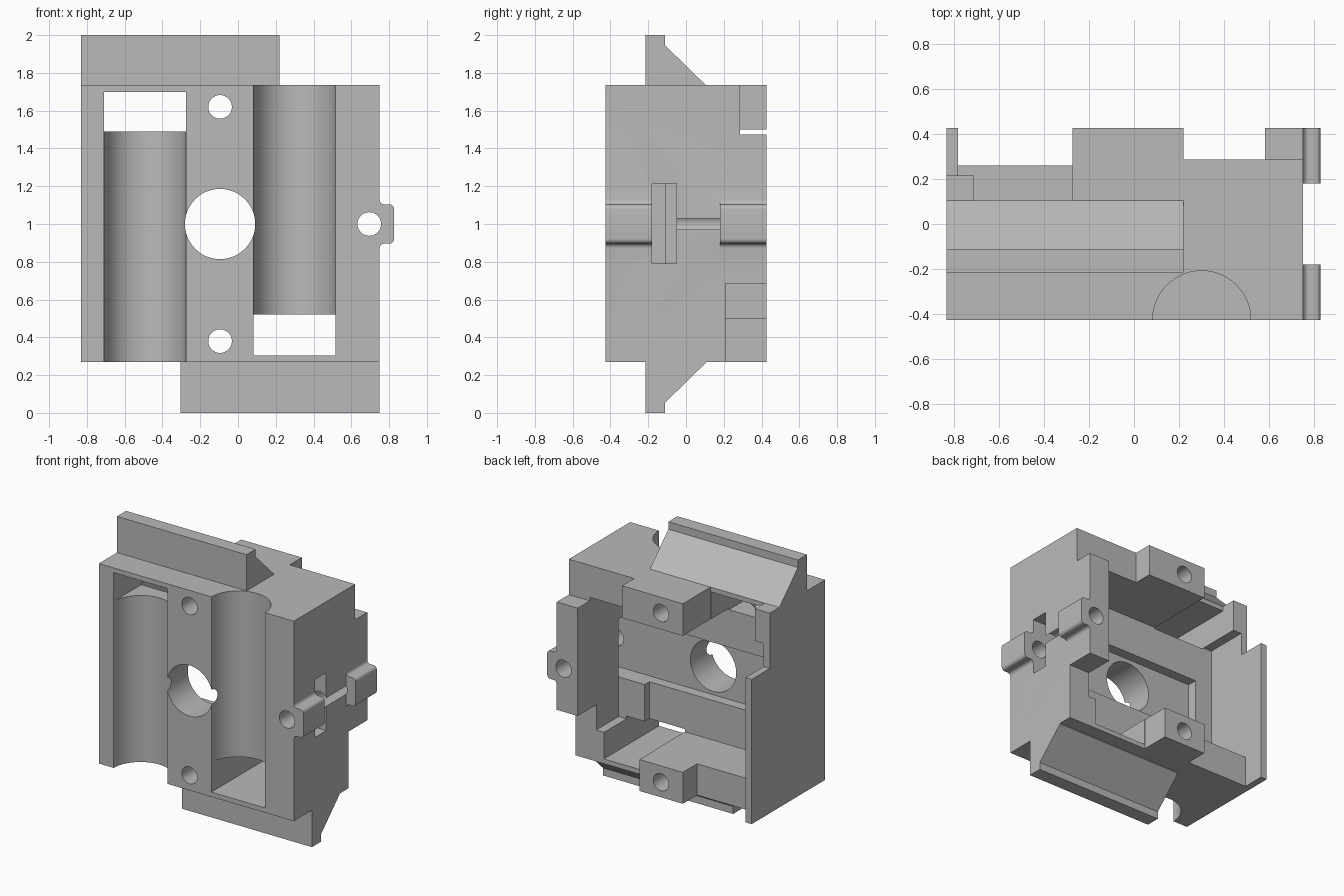
import bpy, bmesh, math
from mathutils import Matrix, Vector

old = bpy.data.objects.get("Cube")
if old:
    bpy.data.objects.remove(old, do_unlink=True)

grey = bpy.data.materials.new("plain_grey")
grey.use_nodes = True
COLOUR = (0.49, 0.49, 0.49, 1)
grey.diffuse_color = COLOUR
grey.node_tree.nodes["Principled BSDF"].inputs["Base Color"].default_value = COLOUR


def make_object(name, bm):
    bmesh.ops.recalc_face_normals(bm, faces=bm.faces)
    mesh = bpy.data.meshes.new(name)
    bm.to_mesh(mesh)
    bm.free()
    mesh.materials.append(grey)
    obj = bpy.data.objects.new(name, mesh)
    bpy.context.collection.objects.link(obj)
    return obj


def box(name, x, y, z):
    bm = bmesh.new()
    bmesh.ops.create_cube(bm, size=1)
    for v in bm.verts:
        v.co = [r[0] if c < 0 else r[1] for c, r in zip(v.co, (x, y, z))]
    return make_object(name, bm)


def prism(name, points, offset):
    """Extrude a closed profile along an offset."""
    bm = bmesh.new()
    face = bm.faces.new([bm.verts.new(p) for p in points])
    new = bmesh.ops.extrude_face_region(bm, geom=[face])["geom"]
    moved = [g for g in new if isinstance(g, bmesh.types.BMVert)]
    bmesh.ops.translate(bm, verts=moved, vec=Vector(offset))
    return make_object(name, bm)


def cylinder(name, radius, centre, length, axis, segments=64):
    bm = bmesh.new()
    turn = Matrix.Rotation(math.pi / 2, 4, "X") if axis == "y" else Matrix()
    bmesh.ops.create_cone(bm, cap_ends=True, segments=segments, radius1=radius,
                          radius2=radius, depth=length,
                          matrix=Matrix.Translation(centre) @ turn)
    return make_object(name, bm)


def combine(target, tool, operation):
    tool.hide_render = True
    mod = target.modifiers.new(tool.name, "BOOLEAN")
    mod.operation, mod.solver, mod.object = operation, "EXACT", tool
    bpy.context.view_layer.objects.active = target
    bpy.ops.object.modifier_apply(modifier=mod.name)
    bpy.data.objects.remove(tool, do_unlink=True)


# Main block
LEFT, RIGHT, DEPTH, BOTTOM, TOP = -0.83, 0.75, 0.425, 0.27, 1.735
OUT = 0.6
housing = box("housing", (LEFT, RIGHT), (-DEPTH, DEPTH), (BOTTOM, TOP))

cuts = {
    # Rear cavity with a stepped floor
    "cavity": ((-0.78, 0.58), (-0.05, OUT), (0.5, 1.5)),
    "cavity_floor": ((-0.78, 0.37), (-0.105, OUT), (0.5, 1.5)),
    "cavity_upper_floor": ((0.36, 0.58), (-0.105, OUT), (1.0, 1.5)),
    # Sideways slot that opens through the wall
    "side_slot": ((-0.64, 0.9), (-0.18, -0.05), (0.79, 1.215)),
    # Notches around the rear bosses
    "upper_gap": ((-0.71, -0.272), (0.105, OUT), (1.45, 1.9)),
    "upper_corner": ((-0.9, -0.7), (0.215, OUT), (1.33, 1.9)),
    "upper_shoulder": ((0.22, 0.9), (0.285, OUT), (1.475, 1.9)),
    "lower_gap": ((-0.78, -0.272), (0.26, OUT), (0.1, 0.6)),
    "lower_shoulder": ((0.08, 0.9), (0.21, OUT), (0.1, 0.685)),
    # Windows at the ends of the channels
    "upper_window": ((-0.71, -0.275), (-OUT, OUT), (1.49, 1.70)),
    "lower_window": ((0.083, 0.517), (-OUT, OUT), (0.305, 0.52)),
}
for name, spans in cuts.items():
    combine(housing, box(name, *spans), "DIFFERENCE")

# Round channels on the front
for x, z0, z1 in ((-0.4925, 0.1, 1.495), (0.30, 0.515, 1.9)):
    channel = cylinder("channel", 0.2175, (x, -DEPTH, (z0 + z1) / 2), z1 - z0, "z")
    combine(housing, channel, "DIFFERENCE")

# Wedge rails above and below
RAIL = ((-0.215, 0), (-0.11, 0), (-0.11, 0.055), (0.105, 0.265),
        (0.105, 0.285), (-0.215, 0.285))
for name, x0, x1, flip in (("lower_rail", -0.305, RIGHT, False),
                           ("upper_rail", LEFT, 0.22, True)):
    points = [(x0, y, 2 - h if flip else h) for y, h in RAIL]
    combine(housing, prism(name, points, (x1 - x0, 0, 0)), "UNION")


def arc(cx, cz, r, start, end):
    angles = [math.radians(start + (end - start) * i / 6) for i in range(7)]
    return [(cx + r * math.cos(a), cz + r * math.sin(a)) for a in angles]


# Side ears with rounded edges
R = 0.025
EAR_X, EAR_H = 0.827, 0.103
half = (arc(RIGHT + R, EAR_H + R, R, 180, 270)
        + arc(EAR_X - R, EAR_H - R, R, 90, 0))
outline = [(0.73, EAR_H + R)] + half
outline += [(x, -z) for x, z in reversed(outline)]
for name, y0, y1 in (("front_ear", -DEPTH, -0.18), ("rear_ear", 0.18, DEPTH)):
    ear = prism(name, [(x, y0, 1 + z) for x, z in outline], (0, y1 - y0, 0))
    combine(housing, ear, "UNION")

# Through holes
for name, r, x, z in (("main_hole", 0.186, -0.095, 1.0),
                      ("upper_hole", 0.0625, -0.095, 1.62),
                      ("lower_hole", 0.0625, -0.095, 0.38),
                      ("ear_hole", 0.0625, 0.695, 1.0)):
    combine(housing, cylinder(name, r, (x, 0, z), 2, "y", 48), "DIFFERENCE")

# Smooth round faces, keep edges sharp
bpy.ops.object.select_all(action="DESELECT")
housing.select_set(True)
bpy.context.view_layer.objects.active = housing
bpy.ops.object.shade_smooth_by_angle(angle=math.radians(30))
